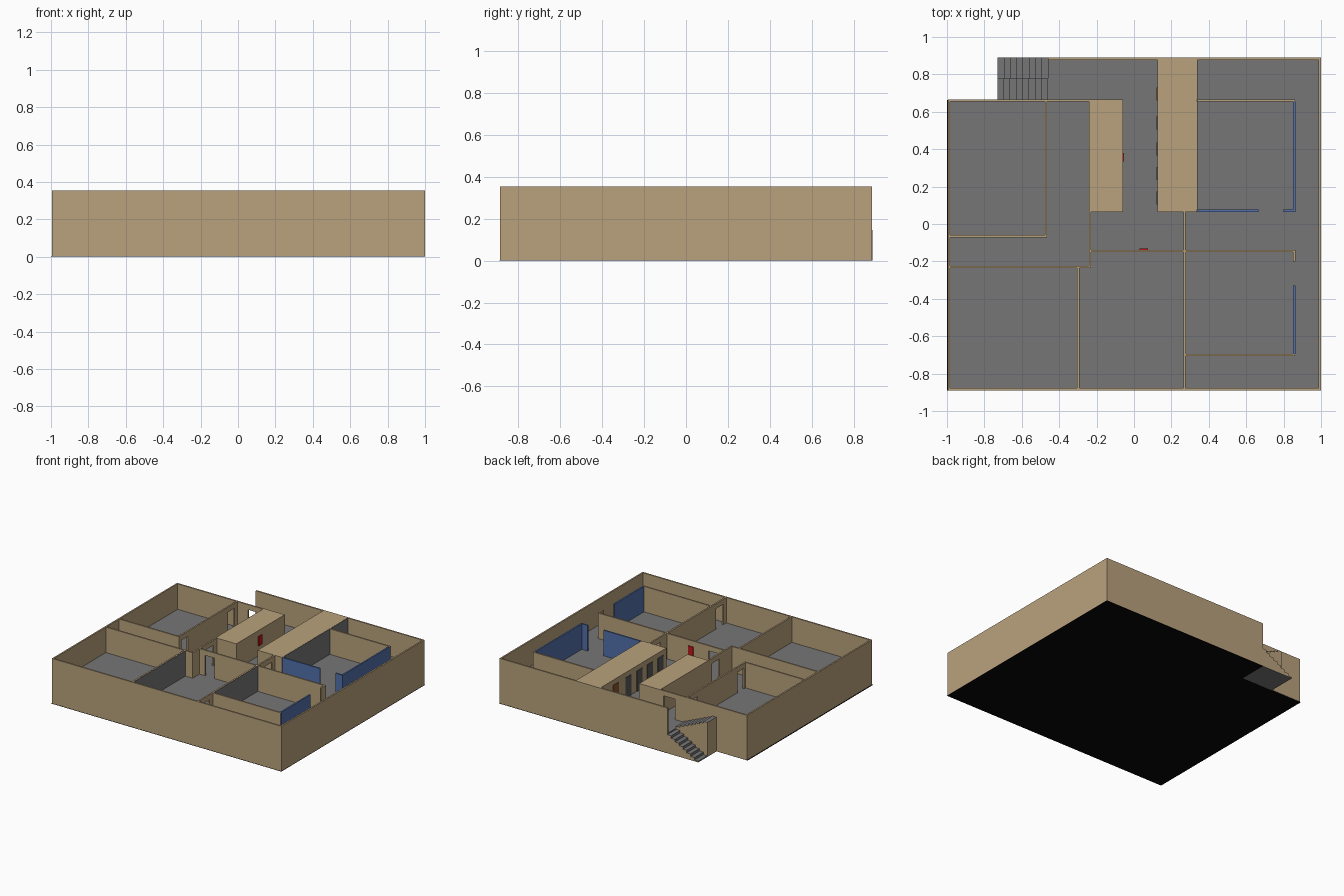
import bpy, bmesh
from mathutils import Vector

if "Cube" in bpy.data.objects:
    bpy.data.objects.remove(bpy.data.objects["Cube"])

FLOOR, TOP, DOOR, T = 0.155, 0.355, 0.315, 0.012


def mat(name, rgb):
    m = bpy.data.materials.new(name)
    m.diffuse_color = (*rgb, 1)
    m.use_nodes = True
    m.node_tree.nodes["Principled BSDF"].inputs["Base Color"].default_value = m.diffuse_color
    return m


TAN = mat("tan_plaster", (0.49, 0.36, 0.205))
GREY = mat("grey_floor", (0.18, 0.18, 0.18))
BLACK = mat("black_base", (0.002, 0.002, 0.002))
BLUE = mat("blue_partition", (0.085, 0.16, 0.40))
RED = mat("red_panel", (0.5, 0.01, 0.01))
WOOD = mat("brown_door", (0.25, 0.09, 0.03))
DARK = mat("dark_door", (0.10, 0.10, 0.10))


def boxes(name, items, *mats):
    """One object from boxes given as (x0, x1, y0, y1, z0, z1)."""
    bm = bmesh.new()
    for x0, x1, y0, y1, z0, z1 in items:
        verts = bmesh.ops.create_cube(bm, size=1)["verts"]
        for v in verts:
            v.co = Vector((x1 if v.co.x > 0 else x0,
                           y1 if v.co.y > 0 else y0,
                           z1 if v.co.z > 0 else z0))
    bm.normal_update()
    me = bpy.data.meshes.new(name)
    bm.to_mesh(me)
    bm.free()
    for m in mats:
        me.materials.append(m)
    ob = bpy.data.objects.new(name, me)
    bpy.context.collection.objects.link(ob)
    return ob


def wall(name, axis, pos, a, b, doors=(), z0=FLOOR, m=TAN):
    """Straight wall running along an axis, pierced by doorways (start, end)."""
    spans, cur = [], a
    for d0, d1 in doors:
        spans += [(cur, d0, z0), (d0, d1, DOOR)]
        cur = d1
    spans.append((cur, b, z0))
    h = T / 2
    if axis == "x":
        items = [(s, e, pos - h, pos + h, z, TOP) for s, e, z in spans]
    else:
        items = [(pos - h, pos + h, s, e, z, TOP) for s, e, z in spans]
    return boxes(name, items, m)


# base plate and raised floor, with the stair notch left open
boxes("base_plate", [(-1, 1, -0.89, 0.663, 0, 0.003),
                     (-0.46, 1, 0.663, 0.89, 0, 0.003)], BLACK)
boxes("floor", [(-0.99, 0.99, -0.88, 0.66, 0.003, FLOOR),
                (-0.46, 0.99, 0.66, 0.885, 0.003, FLOOR)], GREY)

# outer walls
stair_door = [(-0.37, -0.27)]
wall("outer_wall_left", "y", -0.989, -0.889, 0.666, z0=0.003)
wall("outer_wall_right", "y", 0.993, -0.889, 0.889, z0=0.003)
wall("outer_wall_front", "x", -0.883, -0.995, 0.999, z0=0.003)
wall("outer_wall_back", "x", 0.883, -0.46, 0.999, z0=0.003)
wall("outer_wall_stair_side", "x", 0.66, -0.995, -0.46, z0=0.003)
wall("back_hall_wall", "x", 0.66, -0.46, -0.24, stair_door)

# inner walls: (name, axis, position, start, end, doorways)
for args in [
    ("left_room_side_wall", "y", -0.47, -0.07, 0.66, [(-0.04, 0.04), (0.54, 0.62)]),
    ("left_room_front_wall", "x", -0.065, -0.99, -0.465),
    ("passage_side_wall", "y", -0.235, -0.235, 0.07, [(-0.07, 0.02)]),
    ("front_left_room_wall", "x", -0.23, -0.99, -0.23),
    ("front_divider_left", "y", -0.30, -0.88, -0.23),
    ("centre_wall", "x", -0.145, -0.235, 0.86, [(-0.18, -0.10)]),
    ("front_divider_right", "y", 0.27, -0.88, 0.07, [(-0.84, -0.75), (-0.06, 0.03)]),
    ("right_room_front_wall", "x", -0.70, 0.27, 0.862),
    ("right_room_stub", "y", 0.857, -0.20, -0.14),
    ("back_right_room_wall", "x", 0.66, 0.34, 0.862),
]:
    wall(*args)

# blue partitions
wall("blue_front_side", "y", 0.857, -0.695, -0.33, m=BLUE)
wall("blue_back_side", "y", 0.857, 0.065, 0.655, m=BLUE)
wall("blue_back_front_a", "x", 0.071, 0.34, 0.665, m=BLUE)
wall("blue_back_front_b", "x", 0.071, 0.80, 0.852, m=BLUE)

# solid service blocks either side of the hall
boxes("service_block_left", [(-0.241, -0.06, 0.065, 0.666, FLOOR, TOP)], TAN)
boxes("service_block_right", [(0.125, 0.338, 0.065, 0.889, FLOOR, TOP)], TAN)

# grey facing on the right-hand side of three walls
boxes("grey_facings", [(x, x + 0.002, y0, y1, FLOOR, TOP - 0.001) for x, y0, y1 in
      [(-0.294, -0.877, -0.236), (0.276, -0.694, -0.151),
       (0.338, 0.077, 0.654), (0.338, 0.666, 0.877)]], GREY)

# doors along the hall
boxes("hall_doors", [(0.121, 0.126, y - 0.035, y + 0.035, FLOOR, DOOR)
                     for y in (0.14, 0.27, 0.40, 0.54)], DARK)
boxes("wood_door", [(0.121, 0.126, 0.66, 0.73, FLOOR, DOOR)], WOOD)

# plain red wall panels
boxes("red_panels", [(-0.061, -0.054, 0.335, 0.38, 0.235, 0.31),
                     (0.03, 0.075, -0.14, -0.132, 0.235, 0.31)], RED)

# stairs: outer flight goes down to the ground, inner flight goes up
N = 8
dx = 0.27 / N
down = [(-0.46 - (i + 1) * dx, -0.46 - i * dx, 0.778, 0.89,
         0, FLOOR * (N - i - 0.5) / N) for i in range(N)]
up = [(-0.46 - (i + 1) * dx, -0.46 - i * dx, 0.664, 0.778,
       0, FLOOR + 0.115 * (i + 1) / N) for i in range(N)]
for name, items, plain in (("stairs_down", down, False), ("stairs_up", up, True)):
    ob = boxes(name, items, GREY, TAN)
    for p in ob.data.polygons:
        if abs(p.normal.y) > 0.5 or (plain and p.normal.x < -0.5):
            p.material_index = 1
